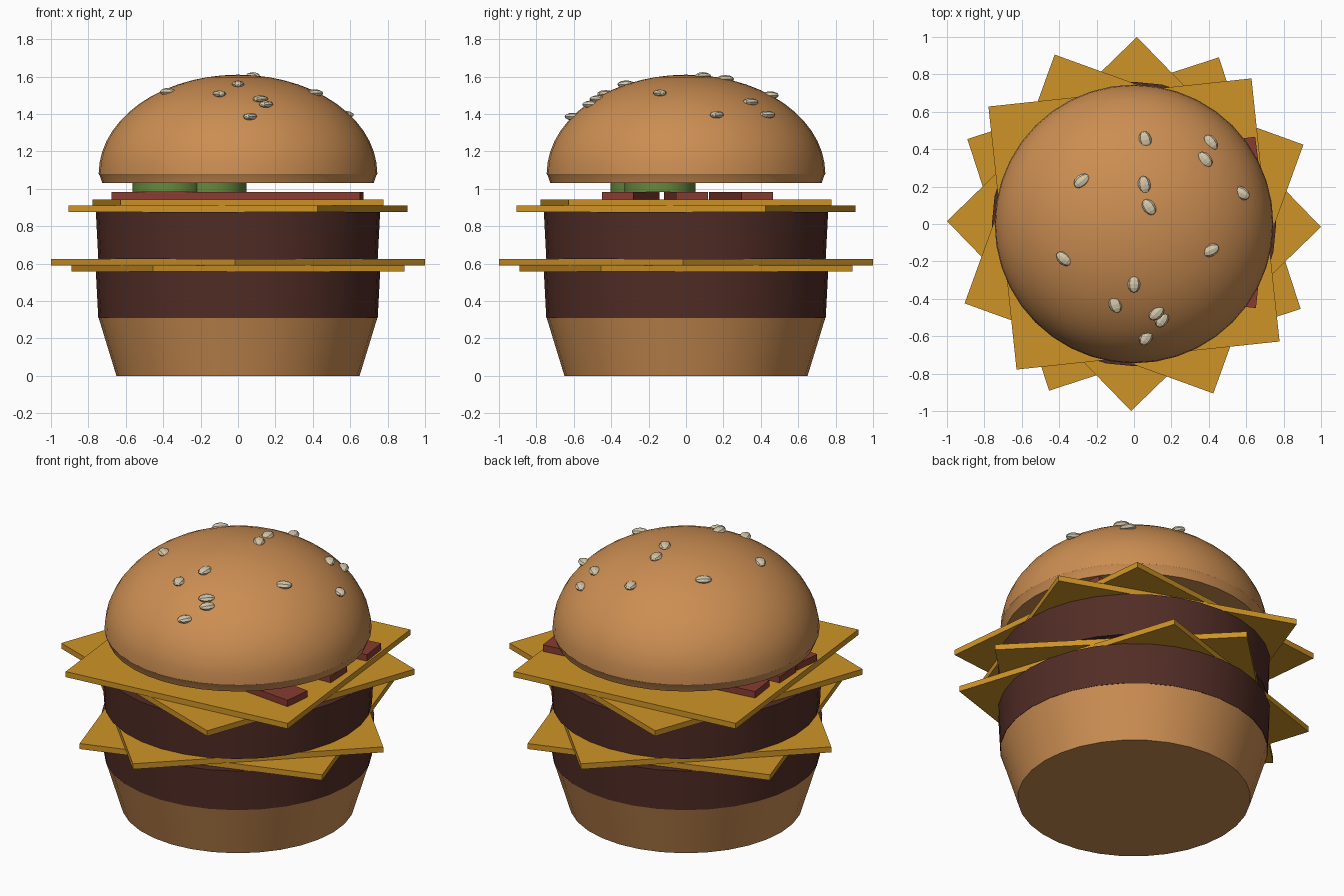
import bpy, bmesh, math
from mathutils import Matrix

old = bpy.data.objects.get("Cube")
if old:
    bpy.data.objects.remove(old, do_unlink=True)


def material(name, r, g, b):
    m = bpy.data.materials.new(name)
    m.use_nodes = True
    m.diffuse_color = (r, g, b, 1)
    m.node_tree.nodes["Principled BSDF"].inputs["Base Color"].default_value = (r, g, b, 1)
    return m


BUN = material("toasted bun", 0.60, 0.27, 0.085)
PATTY = material("grilled meat", 0.084, 0.026, 0.019)
CHEESE = material("cheese yellow", 0.62, 0.295, 0.02)
BACON = material("bacon red", 0.24, 0.045, 0.03)
PICKLE = material("pickle green", 0.13, 0.25, 0.05)
SEED = material("sesame cream", 0.66, 0.57, 0.40)


def finish(name, bm, mat, smooth=False):
    bmesh.ops.recalc_face_normals(bm, faces=bm.faces)
    mesh = bpy.data.meshes.new(name)
    bm.to_mesh(mesh)
    bm.free()
    mesh.materials.append(mat)
    ob = bpy.data.objects.new(name, mesh)
    bpy.context.collection.objects.link(ob)
    if smooth:
        bpy.ops.object.select_all(action='DESELECT')
        ob.select_set(True)
        bpy.context.view_layer.objects.active = ob
        bpy.ops.object.shade_smooth_by_angle(angle=math.radians(30))
    return ob


def lathe(name, profile, mat, sides=32):
    """Spin (radius, z) points round the z axis; the ends are closed on the axis."""
    bm = bmesh.new()
    pts = [(0, profile[0][1])] + profile + [(0, profile[-1][1])]
    verts = [bm.verts.new((r, 0, z)) for r, z in pts]
    edges = [bm.edges.new(p) for p in zip(verts, verts[1:])]
    bmesh.ops.spin(bm, geom=verts + edges, cent=(0, 0, 0), axis=(0, 0, 1),
                   angle=math.tau, steps=sides, use_duplicate=False)
    bmesh.ops.remove_doubles(bm, verts=bm.verts, dist=0.0005)
    return finish(name, bm, mat, smooth=True)


def slab(name, size, centre, angle, mat):
    bm = bmesh.new()
    m = (Matrix.Translation(centre) @ Matrix.Rotation(math.radians(angle), 4, 'Z')
         @ Matrix.Diagonal((*size, 1)))
    bmesh.ops.create_cube(bm, size=1, matrix=m)
    return finish(name, bm, mat)


# Bottom bun and the two patties
lathe("bottom_bun", [(0.65, 0), (0.745, 0.31)], BUN)
lathe("lower_patty", [(0.747, 0.31), (0.76, 0.557)], PATTY)
lathe("upper_patty", [(0.747, 0.625), (0.76, 0.876)], PATTY)

# Two twisted pairs of square cheese slices
SIDE = math.sqrt(2)
for name, z, corner in [("lower_cheese_1", 0.574, -27), ("lower_cheese_2", 0.608, -0.9),
                        ("upper_cheese_1", 0.893, 25.1), ("upper_cheese_2", 0.927, 51.1)]:
    slab(name, (SIDE, SIDE, 0.034), (0, 0, z), corner - 45, CHEESE)

# Bacon strips lying side to side
for i, (y, angle) in enumerate([(-0.295, -6), (0, 2.8), (0.295, 7.5)], 1):
    slab(f"bacon_strip_{i}", (1.335, 0.17, 0.04), (-0.003, y, 0.964), angle, BACON)

# Pickle slices
for i, (x, y) in enumerate([(-0.375, -0.215), (-0.145, -0.14)], 1):
    ob = lathe(f"pickle_{i}", [(0.19, 0.984), (0.19, 1.031)], PICKLE, 16)
    ob.location = (x, y, 0)

# Domed top bun with a short tapered rim
RADIUS, BASE, HEIGHT = 0.745, 1.08, 0.53
dome = [(RADIUS * math.cos(a), BASE + HEIGHT * math.sin(a))
        for a in (math.pi / 2 * k / 14 for k in range(14))]
lathe("top_bun", [(0.725, 1.03), (0.738, 1.068)] + dome + [(0.01, BASE + HEIGHT)], BUN, 40)

# Sesame seeds sitting flat on the dome: x, y, turn
SEEDS = [(0.06, 0.45, 105), (0.41, 0.435, 125), (0.38, 0.345, 130), (0.575, 0.165, 150),
         (-0.28, 0.23, 40), (0.055, 0.21, 100), (0.08, 0.09, 125), (-0.375, -0.185, 140),
         (0.41, -0.14, 25), (0, -0.32, 90), (-0.1, -0.43, 110), (0.12, -0.475, 45),
         (0.15, -0.51, 60), (0.065, -0.605, 60)]
for i, (x, y, turn) in enumerate(SEEDS, 1):
    z = BASE + HEIGHT * math.sqrt(1 - (x * x + y * y) / RADIUS ** 2)
    bm = bmesh.new()
    m = (Matrix.Translation((x, y, z)) @ Matrix.Rotation(math.radians(turn), 4, 'Z')
         @ Matrix.Diagonal((0.047, 0.034, 0.021, 1)) @ Matrix.Rotation(math.pi / 2, 4, 'Y'))
    bmesh.ops.create_uvsphere(bm, u_segments=8, v_segments=6, radius=1, matrix=m)
    finish(f"sesame_seed_{i}", bm, SEED)
